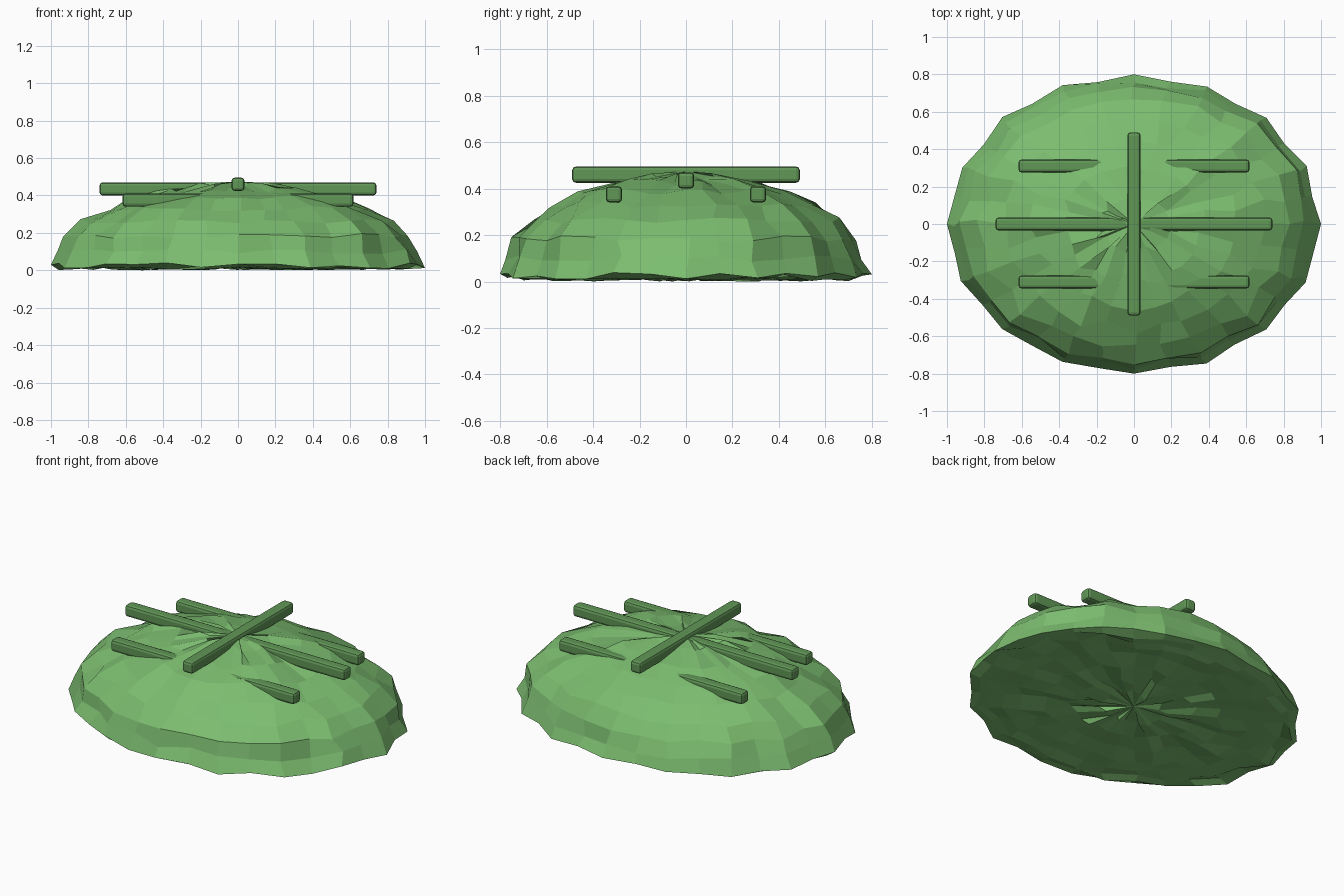
import bpy, bmesh, math, random

random.seed(11)
if "Cube" in bpy.data.objects:
    bpy.data.objects.remove(bpy.data.objects["Cube"])


def make_material(name, rgb):
    mat = bpy.data.materials.new(name)
    mat.use_nodes = True
    mat.diffuse_color = (*rgb, 1)
    mat.node_tree.nodes["Principled BSDF"].inputs["Base Color"].default_value = (*rgb, 1)
    return mat


def add_object(name, bm, mat):
    mesh = bpy.data.meshes.new(name)
    bm.to_mesh(mesh)
    bm.free()
    mesh.materials.append(mat)
    obj = bpy.data.objects.new(name, mesh)
    bpy.context.collection.objects.link(obj)


leaf_green = make_material("leaf green", (0.2, 0.505, 0.16))
dark_green = make_material("dark green", (0.12, 0.31, 0.095))

# Crumpled mound: squashed sphere with a flattened, uneven underside
SEGMENTS, RINGS = 32, 16
RX, RY, HEIGHT = 1.0, 0.8, 0.45
STEP = 2 * math.pi / SEGMENTS
bm = bmesh.new()
bmesh.ops.create_uvsphere(bm, u_segments=SEGMENTS, v_segments=RINGS, radius=1)
for v in bm.verts:
    x, y, z = v.co
    spoke = round(math.atan2(y, x) / STEP)
    ring = round(math.asin(max(-1, min(1, z))) / STEP)
    pole = abs(ring) == RINGS // 2
    # Every second spoke is pulled in to give long, angular sides
    pull = 0.972 if spoke % 2 else 1.0
    if ring == 1:
        pull *= 0.98
    elif ring < 0:
        pull *= 0.965
    # The four outermost rim points stay put; the rest is crumpled
    if pole or (ring == 0 and spoke % 8 == 0):
        jitter = 0
    elif ring == 0:
        jitter = 0.008
    else:
        jitter = 0.018 if abs(ring) < 3 else 0.026
    v.co.x = x * RX * pull + random.uniform(-jitter, jitter)
    v.co.y = y * RY * pull + random.uniform(-jitter, jitter)
    if ring == 0:
        v.co.z = random.uniform(0.01, 0.04)
    elif ring < 0:
        v.co.z = 0.03 if pole else random.uniform(0.0, 0.032)
    else:
        v.co.z = 0.012 + z * HEIGHT + random.uniform(-0.014, 0.014)
add_object("tent_mound", bm, leaf_green)


# Roof poles: square bars with softened edges
def add_pole(name, half_x, half_y, y, z):
    bm = bmesh.new()
    bmesh.ops.create_cube(bm, size=2)
    bmesh.ops.scale(bm, vec=(half_x, half_y, 0.035), verts=bm.verts)
    bmesh.ops.translate(bm, vec=(0, y, z), verts=bm.verts)
    bmesh.ops.bevel(bm, geom=bm.edges[:], offset=0.016, segments=2,
                    profile=0.5, affect="EDGES")
    add_object(name, bm, dark_green)


add_pole("long_pole", 0.74, 0.035, 0, 0.435)
add_pole("cross_pole", 0.035, 0.49, 0, 0.46)
add_pole("front_pole", 0.617, 0.035, -0.31, 0.375)
add_pole("back_pole", 0.617, 0.035, 0.31, 0.375)
